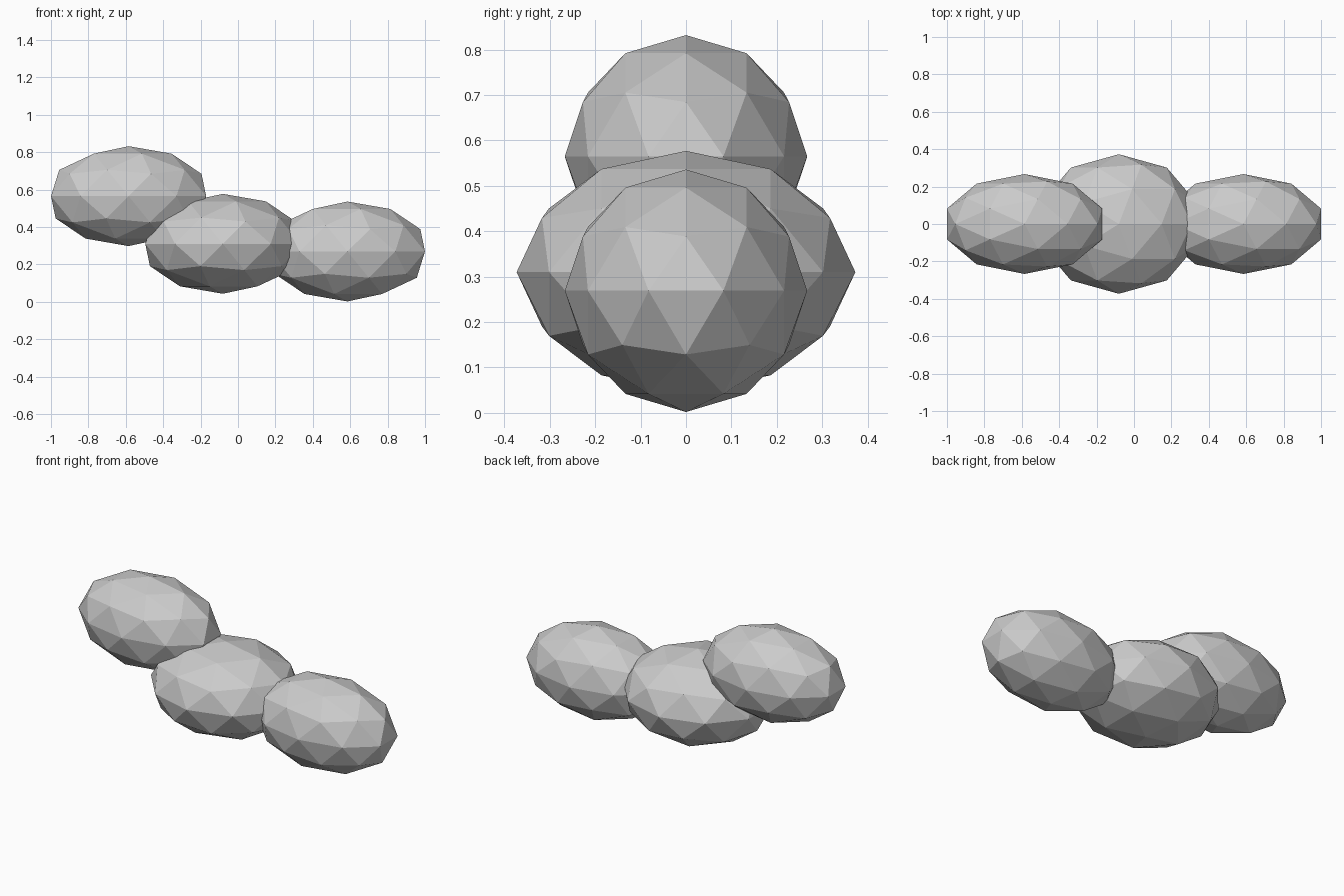
import bpy

if "Cube" in bpy.data.objects:
    bpy.data.objects.remove(bpy.data.objects["Cube"])

# Low-poly cloud: three overlapping stretched puffs
RX, RY, RZ = 0.436, 0.267, 0.267


def puff(name, location, depth=RY):
    bpy.ops.mesh.primitive_ico_sphere_add(subdivisions=2, radius=1, location=location)
    ob = bpy.context.object
    ob.name = name
    ob.scale = (RX, depth, RZ)
    bpy.ops.object.transform_apply(location=False, rotation=False, scale=True)
    return ob


# High puff on the left, deeper puff in the middle, low puff on the right
puff("left_puff", (-0.585, 0, 0.565))
puff("middle_puff", (-0.081, 0, 0.31), depth=0.373)
puff("right_puff", (0.585, 0, 0.269))
